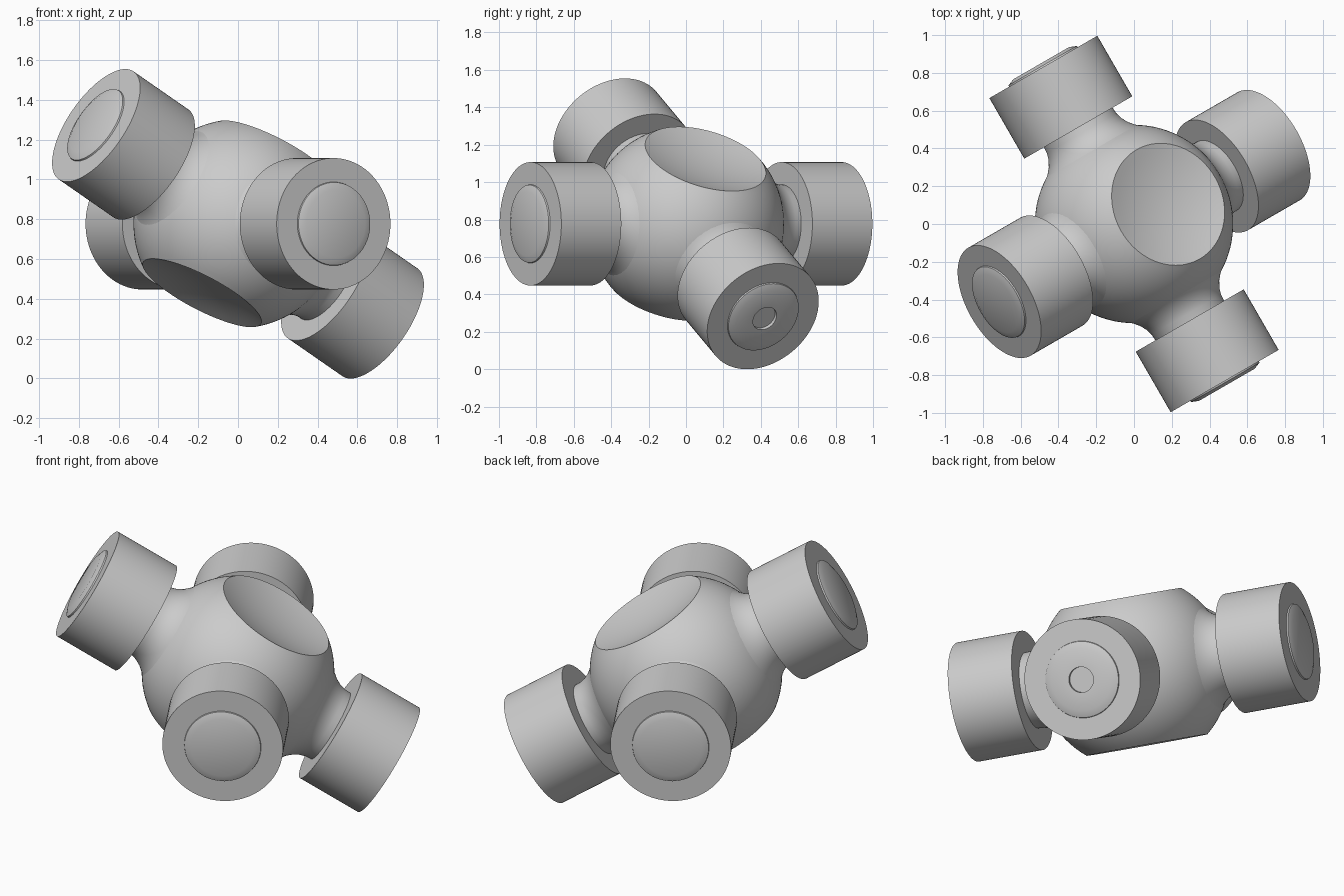
import bpy, bmesh
from math import radians, sin, cos, sqrt, atan2, pi
from mathutils import Vector

if "Cube" in bpy.data.objects:
    bpy.data.objects.remove(bpy.data.objects["Cube"])

CENTRE = Vector((0, 0, 0.777))
TILT = radians(31)
SIDES = 96

# Two crossing trunnion axes and the normal of the plane they lie in
side = Vector((cos(radians(30)), sin(radians(30)), 0))
axis_a = Vector((0.5, -cos(radians(30)), 0))
axis_b = side * cos(TILT) - Vector((0, 0, sin(TILT)))
normal = side * sin(TILT) + Vector((0, 0, cos(TILT)))


def lathe(name, profile, axis):
    """Turn a profile of (distance along axis, radius) points around an axis."""
    bm = bmesh.new()
    verts = [bm.verts.new((r, 0, d)) for d, r in profile]
    edges = [bm.edges.new(pair) for pair in zip(verts, verts[1:])]
    bmesh.ops.spin(bm, geom=verts + edges, cent=(0, 0, 0), axis=(0, 0, 1),
                   angle=2 * pi, steps=SIDES, use_duplicate=False)
    bmesh.ops.remove_doubles(bm, verts=bm.verts, dist=1e-5)
    bmesh.ops.recalc_face_normals(bm, faces=bm.faces)
    mesh = bpy.data.meshes.new(name)
    bm.to_mesh(mesh)
    bm.free()
    mesh.shade_smooth()
    mesh.set_sharp_from_angle(angle=radians(30))
    obj = bpy.data.objects.new(name, mesh)
    obj.location = CENTRE
    obj.rotation_mode = 'QUATERNION'
    obj.rotation_quaternion = axis.to_track_quat('Z', 'Y')
    bpy.context.collection.objects.link(obj)
    return obj


# Ball hub with a shallow dish on its top and bottom
R, FLAT, DEPTH = 0.525, 0.405, 0.05
rim = sqrt(R * R - FLAT * FLAT)
latitude = atan2(FLAT, rim)
dish = [(FLAT - DEPTH * (1 - (k / 8) ** 2), rim * k / 8) for k in range(9)]
ball = [(R * sin(a), R * cos(a))
        for a in (latitude * (1 - 2 * k / 32) for k in range(33))]
hub_profile = dish + ball[1:-1] + [(-d, r) for d, r in reversed(dish)]
lathe("hub", hub_profile, normal)

# Necks that flare into the hub, and bearing caps with a raised end boss
neck = [(0.3, 0), (0.3, 0.34), (0.39, 0.343), (0.405, 0.326), (0.43, 0.294),
        (0.455, 0.266), (0.485, 0.241), (0.52, 0.222), (0.555, 0.212),
        (0.62, 0.208)]
cap = [(0.59, 0), (0.59, 0.33), (0.96, 0.33), (0.96, 0.21), (0.968, 0.208),
       (0.983, 0.17)]
boss_end = [(0.983, 0)]
boss_recess = [(0.983, 0.07), (0.963, 0.07), (0.963, 0)]

arms = {"front": axis_a, "back": -axis_a, "right": axis_b, "left": -axis_b}
for label, axis in arms.items():
    lathe(label + "_neck", neck, axis)
    lathe(label + "_bearing_cap",
          cap + (boss_recess if label == "right" else boss_end), axis)
